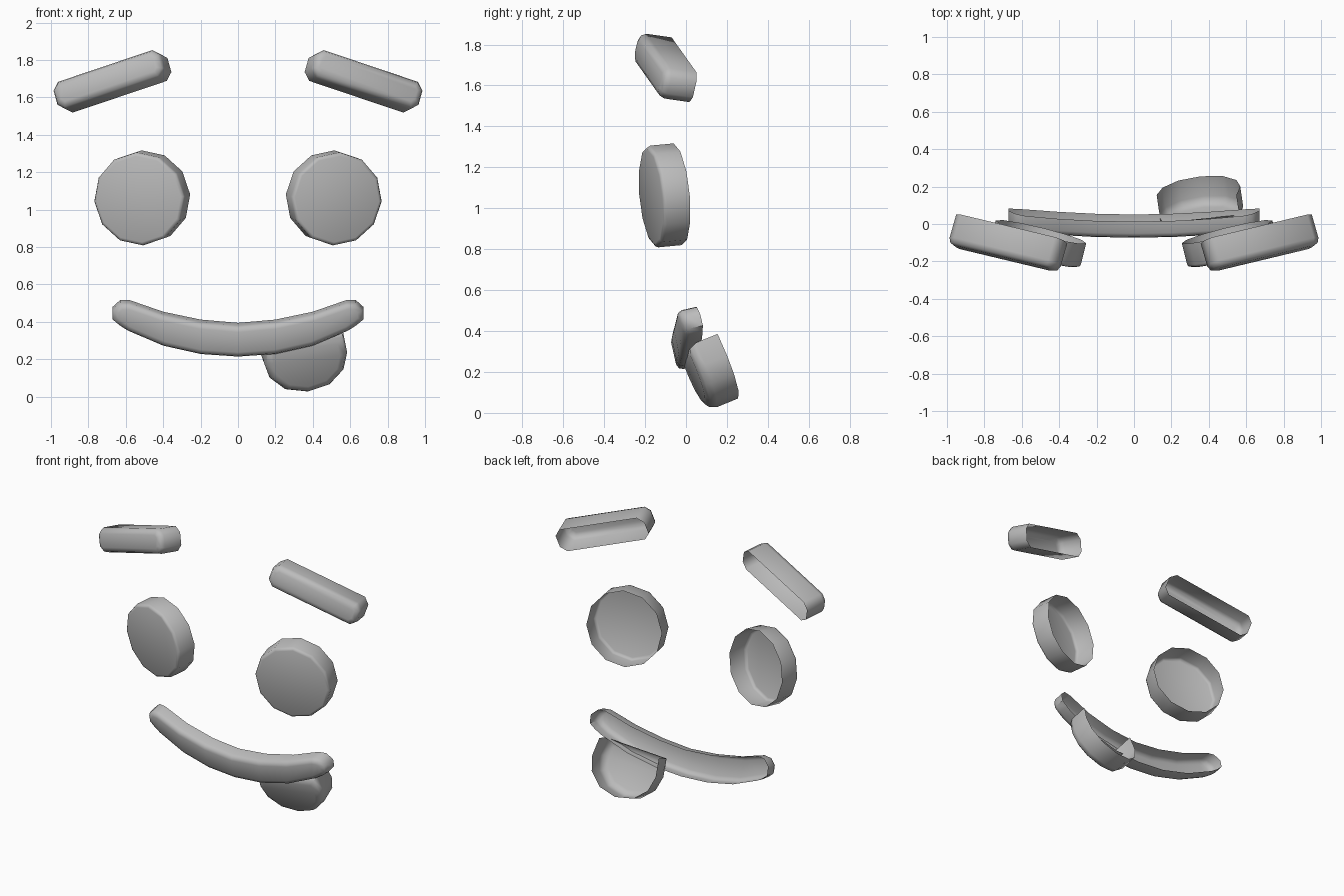
import bpy, bmesh, math
from mathutils import Vector

if "Cube" in bpy.data.objects:
    bpy.data.objects.remove(bpy.data.objects["Cube"])

grey = bpy.data.materials.new("plain grey")
grey.diffuse_color = (0.5, 0.5, 0.5, 1)
grey.use_nodes = True
grey.node_tree.nodes["Principled BSDF"].inputs["Base Color"].default_value = grey.diffuse_color


def inset(pts, d):
    """Move a closed counter-clockwise outline inwards by d."""
    out = []
    for i, p in enumerate(pts):
        a = (p - pts[i - 1]).normalized()
        b = (pts[(i + 1) % len(pts)] - p).normalized()
        na, nb = Vector((-a.y, a.x)), Vector((-b.y, b.x))
        out.append(p + (na + nb) * d / (1 + na.dot(nb)))
    return out


def shell(name, outline, depth, bevel, centre, across, back, bend=0.0, rows=False, open_edge=None):
    """Open-backed cap: rim wall, rounded front edge and front face."""
    U = Vector(across).normalized()
    N = Vector(back)
    N = (N - U * N.dot(U)).normalized()
    V = U.cross(N)
    pts = [Vector(p) for p in outline]
    n = len(pts)
    bm = bmesh.new()
    rings = []
    levels = [(0, depth / 2), (0, bevel - depth / 2),
              (bevel * 0.3, bevel * 0.3 - depth / 2), (bevel, -depth / 2)]
    for d, w in levels:
        ring = []
        for p in inset(pts, d):
            q = Vector(centre) + U * p.x + V * p.y + N * w
            q.y += bend * q.x ** 2
            ring.append(bm.verts.new(q))
        rings.append(ring)
    for k in range(3):
        for i in range(n):
            if k == 0 and i == open_edge:
                continue
            j = (i + 1) % n
            bm.faces.new((rings[k][i], rings[k][j], rings[k + 1][j], rings[k + 1][i]))
    front = rings[3]
    if rows:  # strip of quads between the lower and upper edges
        for i in range(n // 2 - 1):
            bm.faces.new((front[i], front[i + 1], front[n - 2 - i], front[n - 1 - i]))
    else:
        bm.faces.new(front)
    bmesh.ops.recalc_face_normals(bm, faces=bm.faces)
    # make sure the front points forwards
    bm.faces.ensure_lookup_table()
    if bm.faces[-1].normal.y > 0:
        bmesh.ops.reverse_faces(bm, faces=bm.faces)
    me = bpy.data.meshes.new(name)
    bm.to_mesh(me)
    bm.free()
    me.materials.append(grey)
    ob = bpy.data.objects.new(name, me)
    bpy.context.collection.objects.link(ob)
    bpy.ops.object.select_all(action='DESELECT')
    ob.select_set(True)
    bpy.context.view_layer.objects.active = ob
    bpy.ops.object.shade_smooth_by_angle(angle=math.radians(50))
    return ob


def mirrored(outline, s):
    return outline if s > 0 else [(-x, y) for x, y in reversed(outline)]


# Brow outline: rectangle with cut corners; eye outline: twelve sides
a, b, c = 0.31, 0.078, 0.038
brow = [(-a + c, -b), (a - c, -b), (a, -b + c), (a, b - c),
        (a - c, b), (-a + c, b), (-a, b - c), (-a, -b + c)]
eye = [(0.25 * math.cos(math.radians(30 * i - 3)),
        0.25 * math.sin(math.radians(30 * i - 3))) for i in range(12)]

for s, side in ((1, "right"), (-1, "left")):
    shell(side + "_brow", mirrored(brow, s), 0.165, 0.035,
          (0.676 * s, -0.105, 1.688), (0.92, 0.22 * s, -0.31 * s), (-0.24 * s, 0.96, -0.15))
    shell(side + "_eye", mirrored(eye, s), 0.135, 0.018,
          (0.514 * s, -0.107, 1.062), (0.97, 0.24 * s, 0), (-0.24 * s, 0.96, 0.09))

# Smiling mouth: lower edge left to right, then upper edge right to left
low = [(0.0, -0.088), (0.2, -0.074), (0.4, -0.028), (0.59, 0.055), (0.67, 0.115)]
top = [(0.0, 0.082), (0.2, 0.1), (0.4, 0.143), (0.58, 0.207), (0.63, 0.207), (0.67, 0.17)]
low.insert(4, (0.635, 0.085))
lower = [(-x, y) for x, y in low[:0:-1]] + low
upper = top[::-1] + [(-x, y) for x, y in top[1:]]
shell("mouth", lower + upper, 0.095, 0.03, (0, -0.015, 0.304), (1, 0, 0),
      (0, 0.975, 0.22), bend=0.17, rows=True)

# Tongue hanging behind the mouth, open along its top
half = [(0.0, -0.16), (0.12, -0.132), (0.2, -0.055), (0.226, 0.04), (0.212, 0.157)]
tongue = [(-x, y) for x, y in half[:0:-1]] + half
shell("tongue", tongue, 0.16, 0.045, (0.358, 0.12, 0.188), (0.98, 0.1, 0.11),
      (-0.1, 0.925, 0.38), open_edge=len(tongue) - 1)
